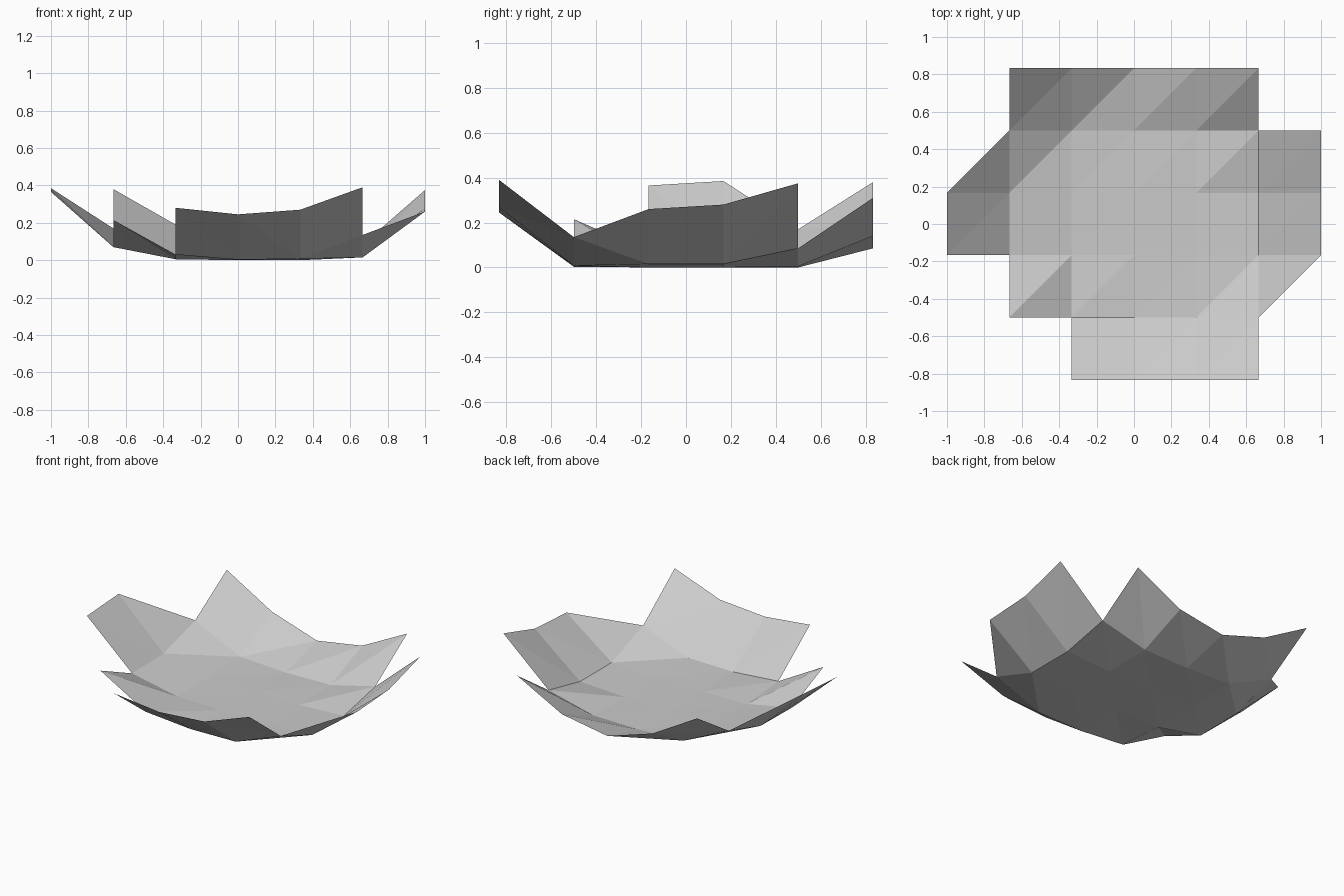
import bpy, bmesh

if "Cube" in bpy.data.objects:
    bpy.data.objects.remove(bpy.data.objects["Cube"])

# Shallow faceted dish: a square grid (step 1/3) of heights, cells split on the same diagonal
STEP = 1 / 3
ROWS = [  # front row first: (first column, heights)
    (2, [.28, .245, .27, .39]),
    (1, [.215, .03, .003, .008, .135]),
    (0, [.365, .07, .005, 0, 0, .015, .26]),
    (0, [.385, .075, .008, 0, 0, .015, .28]),
    (1, [.17, .015, 0, .005, .085, .375]),
    (1, [.38, .19, .085, .14, .31]),
]

bm = bmesh.new()
grid = {}
for j, (first, heights) in enumerate(ROWS):
    for k, z in enumerate(heights):
        i = first + k
        grid[i, j] = bm.verts.new(((i - 3) * STEP, (j - 2.5) * STEP, z))

# Two triangles per cell; missing corners leave the stepped, clipped rim
for i in range(6):
    for j in range(5):
        a, b, c, d = (i, j), (i + 1, j), (i + 1, j + 1), (i, j + 1)
        for tri in ((a, b, c), (a, c, d)):
            if all(p in grid for p in tri):
                bm.faces.new([grid[p] for p in tri])

mesh = bpy.data.meshes.new("faceted_dish")
bm.to_mesh(mesh)
bm.free()

grey = bpy.data.materials.new("light grey")
grey.diffuse_color = (0.6, 0.6, 0.6, 1)
grey.use_nodes = True
grey.node_tree.nodes["Principled BSDF"].inputs["Base Color"].default_value = grey.diffuse_color
mesh.materials.append(grey)
dish = bpy.data.objects.new("faceted_dish", mesh)
bpy.context.collection.objects.link(dish)
